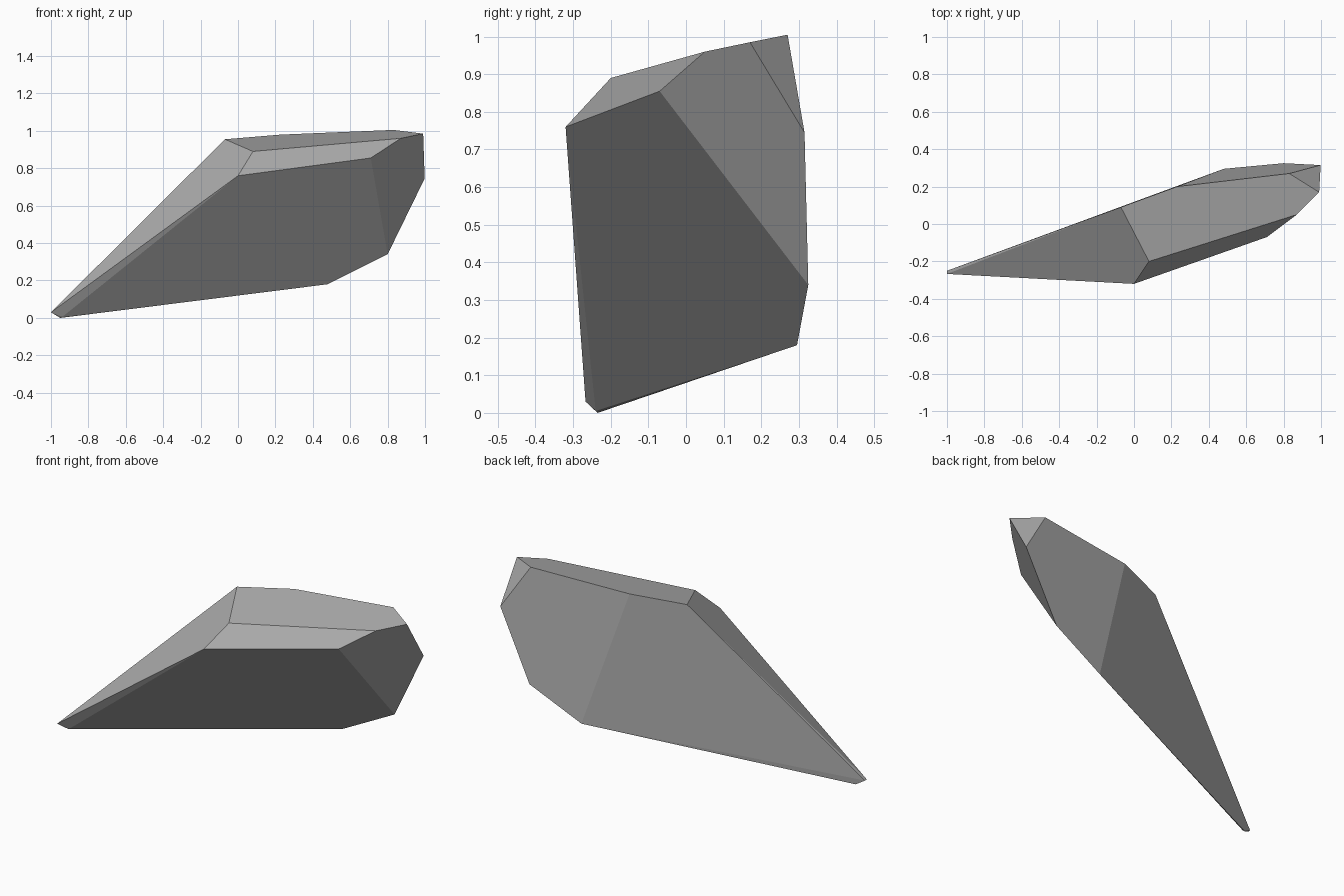
import bpy
import bmesh
from math import radians
from mathutils import Vector

default_cube = bpy.data.objects.get("Cube")
if default_cube:
    bpy.data.objects.remove(default_cube, do_unlink=True)

# One plain stone colour
stone_color = (0.42, 0.42, 0.42, 1.0)
stone = bpy.data.materials.new("stone_grey")
stone.use_nodes = True
stone.diffuse_color = stone_color
principled = next(node for node in stone.node_tree.nodes if node.type == 'BSDF_PRINCIPLED')
principled.inputs["Base Color"].default_value = stone_color

# Corners of the cut shard, grouped by region
narrow_tip = [(-1, -.267, .03), (-1, -.25, .03), (-.95, -.235, 0), (-.94, -.24, .005)]
front_bevel = [(0, -.32, .76), (.08, -.2, .89), (.71, -.07, .855), (.87, .05, .96)]
top_ridge = [(-.07, .09, .955), (.23, .2, .98), (.83, .27, 1.005)]
broad_end = [(.99, .17, .985), (.998, .315, .745), (.8, .325, .34), (.48, .295, .18)]


def build_faceted_rock(name, corners, material):
    """Wrap the corners in a hull and merge nearly coplanar triangles."""
    bm = bmesh.new()
    for corner in corners:
        bm.verts.new(Vector(corner))
    hull = bmesh.ops.convex_hull(bm, input=bm.verts[:])
    leftover = set(hull["geom_interior"]) | set(hull["geom_unused"])
    loose = [item for item in leftover if isinstance(item, bmesh.types.BMVert)]
    bmesh.ops.delete(bm, geom=loose, context='VERTS')
    bmesh.ops.dissolve_limit(bm, angle_limit=radians(4),
                             verts=bm.verts[:], edges=bm.edges[:])
    bmesh.ops.recalc_face_normals(bm, faces=bm.faces[:])
    for face in bm.faces:
        face.smooth = False
    mesh = bpy.data.meshes.new(name)
    bm.to_mesh(mesh)
    bm.free()
    mesh.materials.append(material)
    rock = bpy.data.objects.new(name, mesh)
    bpy.context.collection.objects.link(rock)
    return rock


# Faceted stone shard
build_faceted_rock("stone_shard", narrow_tip + front_bevel + top_ridge + broad_end, stone)
